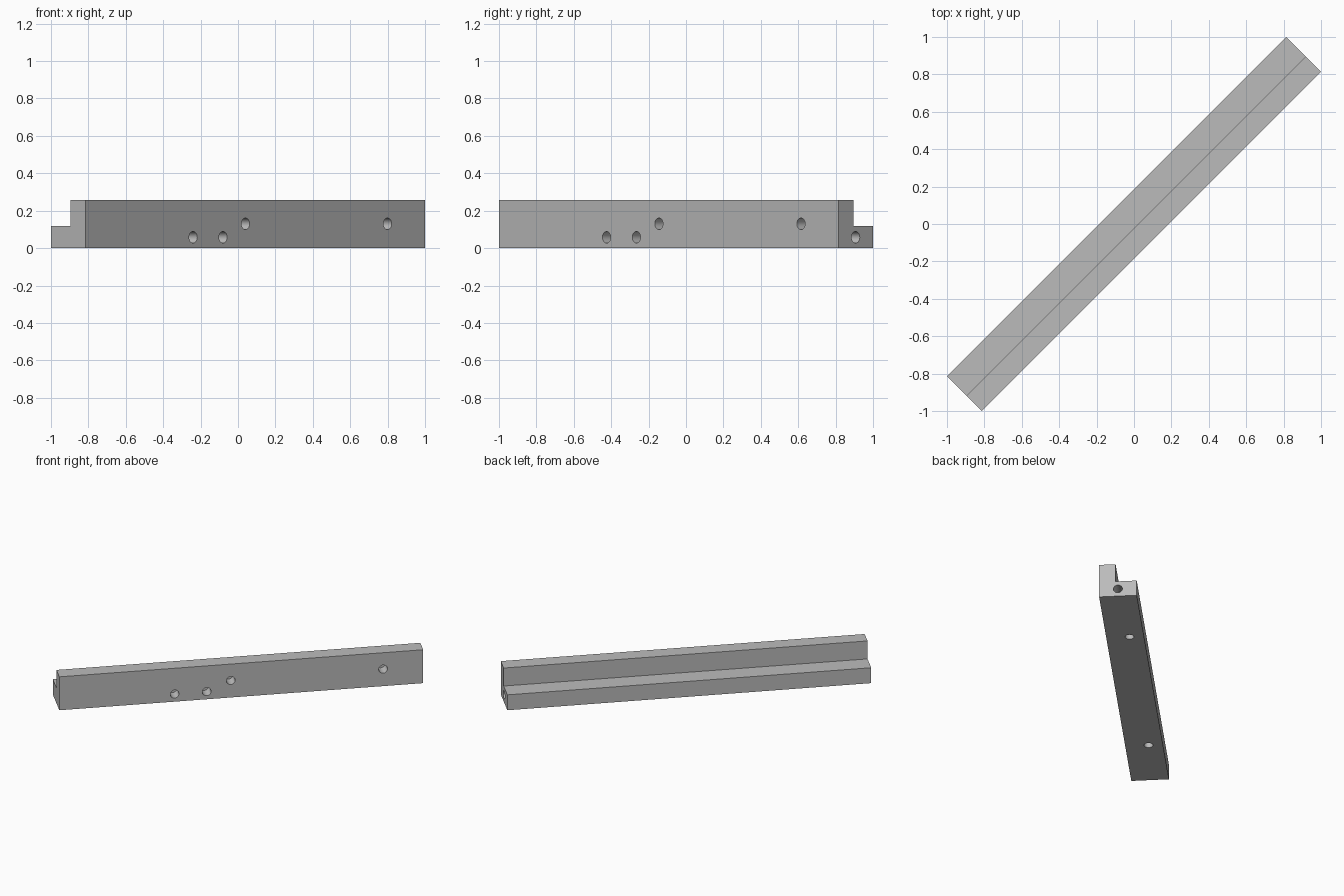
import bpy, bmesh
from math import radians
from mathutils import Matrix, Vector

old = bpy.data.objects.get("Cube")
if old:
    bpy.data.objects.remove(old, do_unlink=True)

HALF_LENGTH, HALF_WIDTH, HEIGHT = 1.283, 0.131, 0.256
STEP_OFFSET, STEP_HEIGHT, HOLE_RADIUS = -0.016, 0.118, 0.031
TURN = Matrix.Rotation(radians(45), 4, "Z")

grey = bpy.data.materials.new("plain grey")
grey.use_nodes = True
colour = (0.5, 0.5, 0.5, 1)
grey.diffuse_color = colour
grey.node_tree.nodes["Principled BSDF"].inputs["Base Color"].default_value = colour


def make_object(name, bm):
    bmesh.ops.recalc_face_normals(bm, faces=bm.faces)
    mesh = bpy.data.meshes.new(name)
    bm.to_mesh(mesh)
    bm.free()
    mesh.materials.append(grey)
    obj = bpy.data.objects.new(name, mesh)
    bpy.context.collection.objects.link(obj)
    return obj


# L-shaped section extruded along the bar
profile = [(-HALF_WIDTH, 0), (HALF_WIDTH, 0), (HALF_WIDTH, STEP_HEIGHT),
           (STEP_OFFSET, STEP_HEIGHT), (STEP_OFFSET, HEIGHT), (-HALF_WIDTH, HEIGHT)]
bm = bmesh.new()
section = bm.faces.new([bm.verts.new((-HALF_LENGTH, y, z)) for y, z in profile])
extruded = bmesh.ops.extrude_face_region(bm, geom=[section])["geom"]
bmesh.ops.translate(bm, vec=(2 * HALF_LENGTH, 0, 0),
                    verts=[v for v in extruded if isinstance(v, bmesh.types.BMVert)])
bar = make_object("stepped_bar", bm)

# Blind holes: mouth centre, inward direction, depth
front, up, inward = Vector((0, 1, 0)), Vector((0, 0, 1)), Vector((-1, 0, 0))
holes = [((x, -HALF_WIDTH, z), front, 0.09)
         for x, z in ((-0.47, 0.058), (-0.244, 0.058), (-0.074, 0.13), (1.0, 0.13))]
holes += [((x, 0.031, 0), up, 0.08) for x in (-0.8, 0.71)]
holes.append(((HALF_LENGTH, 0, 0.058), inward, 0.1))

bm = bmesh.new()
for mouth, direction, depth in holes:
    place = Matrix.Translation(Vector(mouth))
    place = place @ direction.to_track_quat("Z", "Y").to_matrix().to_4x4()
    bmesh.ops.create_cone(bm, cap_ends=True, segments=32, radius1=HOLE_RADIUS,
                          radius2=HOLE_RADIUS, depth=2 * depth, matrix=place)
cutter = make_object("hole_cutter", bm)
cutter.hide_render = True

# Drill the holes, then drop the cutter
drill = bar.modifiers.new("holes", "BOOLEAN")
drill.operation, drill.solver, drill.object = "DIFFERENCE", "EXACT", cutter
bpy.ops.object.select_all(action="DESELECT")
bpy.context.view_layer.objects.active = bar
bar.select_set(True)
bpy.ops.object.modifier_apply(modifier=drill.name)
bpy.data.objects.remove(cutter, do_unlink=True)

# Smooth hole walls and set the bar on its diagonal
bpy.ops.object.shade_smooth_by_angle(angle=radians(30))
bar.data.transform(TURN)
